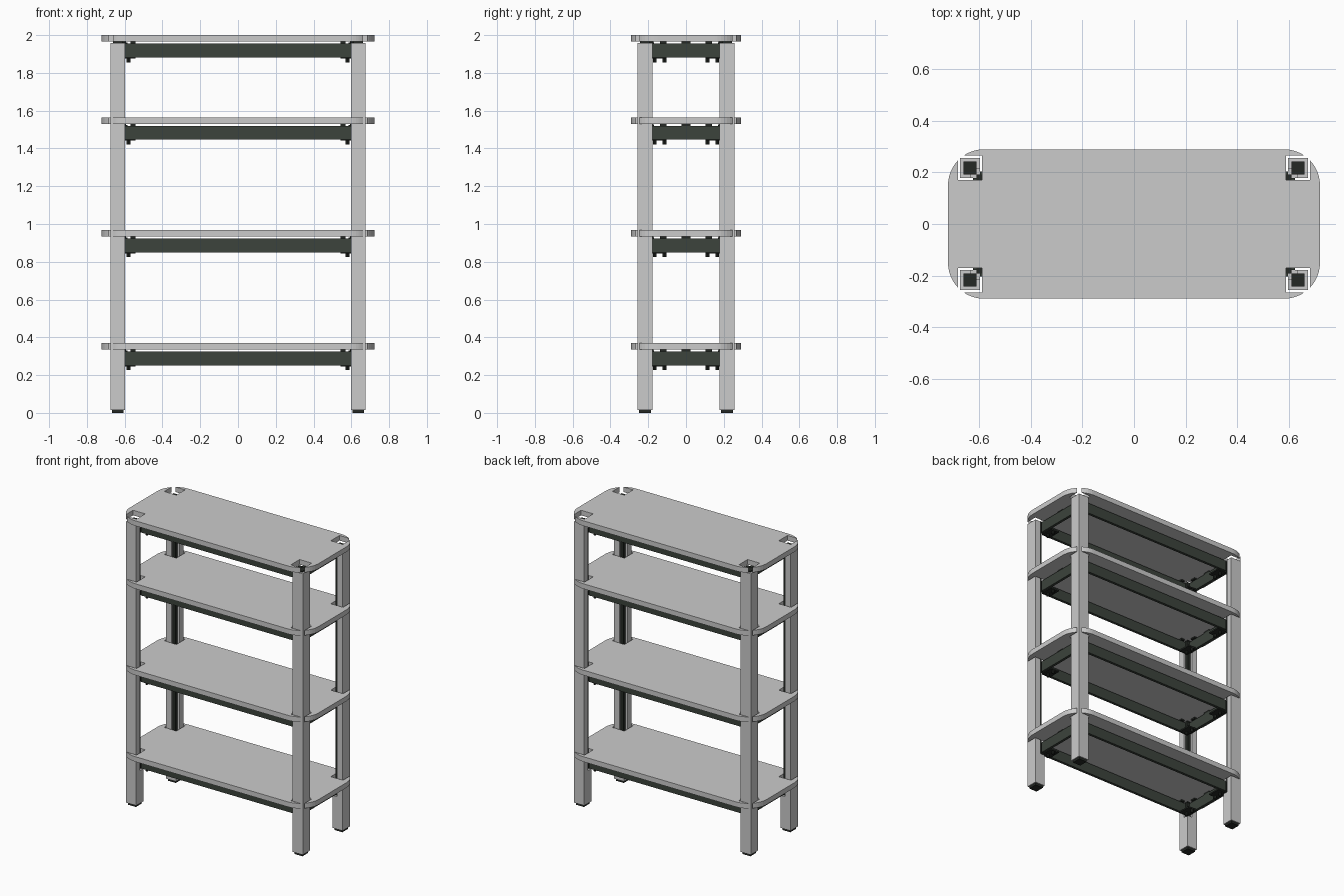
import bpy, bmesh, math

cube = bpy.data.objects.get("Cube")
if cube:
    bpy.data.objects.remove(cube, do_unlink=True)


def make_material(name, rgb):
    m = bpy.data.materials.new(name)
    m.use_nodes = True
    m.diffuse_color = (*rgb, 1)
    m.node_tree.nodes["Principled BSDF"].inputs["Base Color"].default_value = (*rgb, 1)
    return m


GREY = make_material("light grey", (0.6, 0.6, 0.6))
GREEN = make_material("dark green metal", (0.045, 0.056, 0.045))
BLACK = make_material("black plastic", (0.018, 0.022, 0.018))

SIGNS = [(1, 1), (-1, 1), (-1, -1), (1, -1)]


def prism(name, points, z0, z1, mat):
    """Extrude a flat outline from z0 to z1."""
    bm = bmesh.new()
    face = bm.faces.new([bm.verts.new((x, y, z0)) for x, y in points])
    new = bmesh.ops.extrude_face_region(bm, geom=[face])["geom"]
    bmesh.ops.translate(bm, vec=(0, 0, z1 - z0),
                        verts=[v for v in new if isinstance(v, bmesh.types.BMVert)])
    bmesh.ops.recalc_face_normals(bm, faces=bm.faces)
    mesh = bpy.data.meshes.new(name)
    bm.to_mesh(mesh)
    bm.free()
    mesh.materials.append(mat)
    obj = bpy.data.objects.new(name, mesh)
    bpy.context.collection.objects.link(obj)
    return obj


def box(name, x0, x1, y0, y1, z0, z1, mat):
    return prism(name, [(x0, y0), (x1, y0), (x1, y1), (x0, y1)], z0, z1, mat)


def corner_box(name, sx, sy, x0, x1, y0, y1, z0, z1, mat):
    return box(name, sx * x0, sx * x1, sy * y0, sy * y1, z0, z1, mat)


# Main sizes
HX, HY, R = 0.722, 0.29, 0.14          # shelf half sizes and corner radius
IN_X, OUT_X = 0.598, 0.675             # leg extent
IN_Y, OUT_Y = 0.178, 0.257
GAP = 0.008                            # clearance of the shelf slot round a leg
THICK = 0.035
TOPS = [0.37, 0.968, 1.565, 2.0]


def shelf_quarter():
    """Rounded corner, opened by the square slot for the leg."""
    cx, cy = HX - R, HY - R
    sx, sy = OUT_X + GAP, OUT_Y + GAP
    a = math.acos((sx - cx) / R)
    b = math.asin((sy - cy) / R)

    def arc(t0, t1, n=6):
        return [(cx + R * math.cos(t0 + (t1 - t0) * i / n),
                 cy + R * math.sin(t0 + (t1 - t0) * i / n)) for i in range(n + 1)]

    slot = [(sx, IN_Y - GAP), (IN_X - GAP, IN_Y - GAP), (IN_X - GAP, sy)]
    return arc(0, a) + slot + arc(b, math.pi / 2)


def shelf_outline():
    quarter = shelf_quarter()
    points = []
    for sx, sy in SIGNS:
        q = quarter if sx * sy > 0 else quarter[::-1]
        points += [(sx * x, sy * y) for x, y in q]
    return points


outline = shelf_outline()

# Legs: hollow square section, slotted at the inner corner, around a dark post
WALL, SLOT = 0.014, 0.036
LEG_TOP = 1.957
SOLID = TOPS[0] - 0.13
section = [
    (IN_X + SLOT, IN_Y), (OUT_X, IN_Y), (OUT_X, OUT_Y), (IN_X, OUT_Y), (IN_X, IN_Y + SLOT),
    (IN_X + WALL, IN_Y + SLOT), (IN_X + WALL, OUT_Y - WALL), (OUT_X - WALL, OUT_Y - WALL),
    (OUT_X - WALL, IN_Y + WALL), (IN_X + SLOT, IN_Y + WALL)]
for sx, sy in SIGNS:
    corner_box("leg_base", sx, sy, IN_X, OUT_X, IN_Y, OUT_Y, 0.015, SOLID, GREY)
    prism("leg", [(sx * x, sy * y) for x, y in section], SOLID, LEG_TOP, GREY)
    corner_box("leg_core", sx, sy, IN_X + WALL, OUT_X - WALL, IN_Y + WALL, OUT_Y - WALL,
               SOLID, LEG_TOP + 0.008, BLACK)
    corner_box("foot", sx, sy, IN_X + 0.008, OUT_X - 0.008, IN_Y + 0.008, OUT_Y - 0.008,
               0, 0.015, BLACK)

# Shelves with their support frames
RAIL = 0.018
for top in TOPS:
    under = top - THICK
    z0, z1 = top - 0.118, top - 0.045
    prism("shelf", outline, under, top, GREY)
    for s in (-1, 1):
        corner_box("long_rail", 1, s, -IN_X, IN_X, IN_Y + 0.008, IN_Y + 0.008 + RAIL,
                   z0, z1, GREEN)
        corner_box("end_rail", s, 1, IN_X + 0.008, IN_X + 0.008 + RAIL, -IN_Y, IN_Y,
                   z0, z1, GREEN)
        corner_box("end_rail_pad", s, 1, IN_X + 0.008, IN_X + 0.02, -0.025, 0.025,
                   z1, under, BLACK)
    # Corner brackets, spacers and hanging bolts
    for sx, sy in SIGNS:
        corner_box("bracket", sx, sy, IN_X - 0.055, IN_X + 0.012, IN_Y - 0.075, IN_Y + 0.014,
                   z0 - 0.006, z0 + 0.004, BLACK)
        corner_box("bracket_post", sx, sy, IN_X - 0.012, IN_X + 0.014,
                   IN_Y - 0.008, IN_Y + 0.014, z0, top - 0.04, BLACK)
        for x, y in ((IN_X - 0.018, IN_Y - 0.012), (IN_X - 0.018, IN_Y - 0.064)):
            bpy.ops.mesh.primitive_cylinder_add(
                vertices=8, radius=0.01, depth=0.024,
                location=(sx * x, sy * y, z0 - 0.014))
            bolt = bpy.context.object
            bolt.name = "bolt"
            bolt.data.materials.append(BLACK)
        corner_box("long_spacer", sx, sy, IN_X - 0.055, IN_X - 0.03, IN_Y - 0.005,
                   IN_Y + 0.014, z1, under, BLACK)
        corner_box("end_spacer", sx, sy, IN_X - 0.005, IN_X + 0.014, IN_Y - 0.075,
                   IN_Y - 0.04, z1, under, BLACK)
